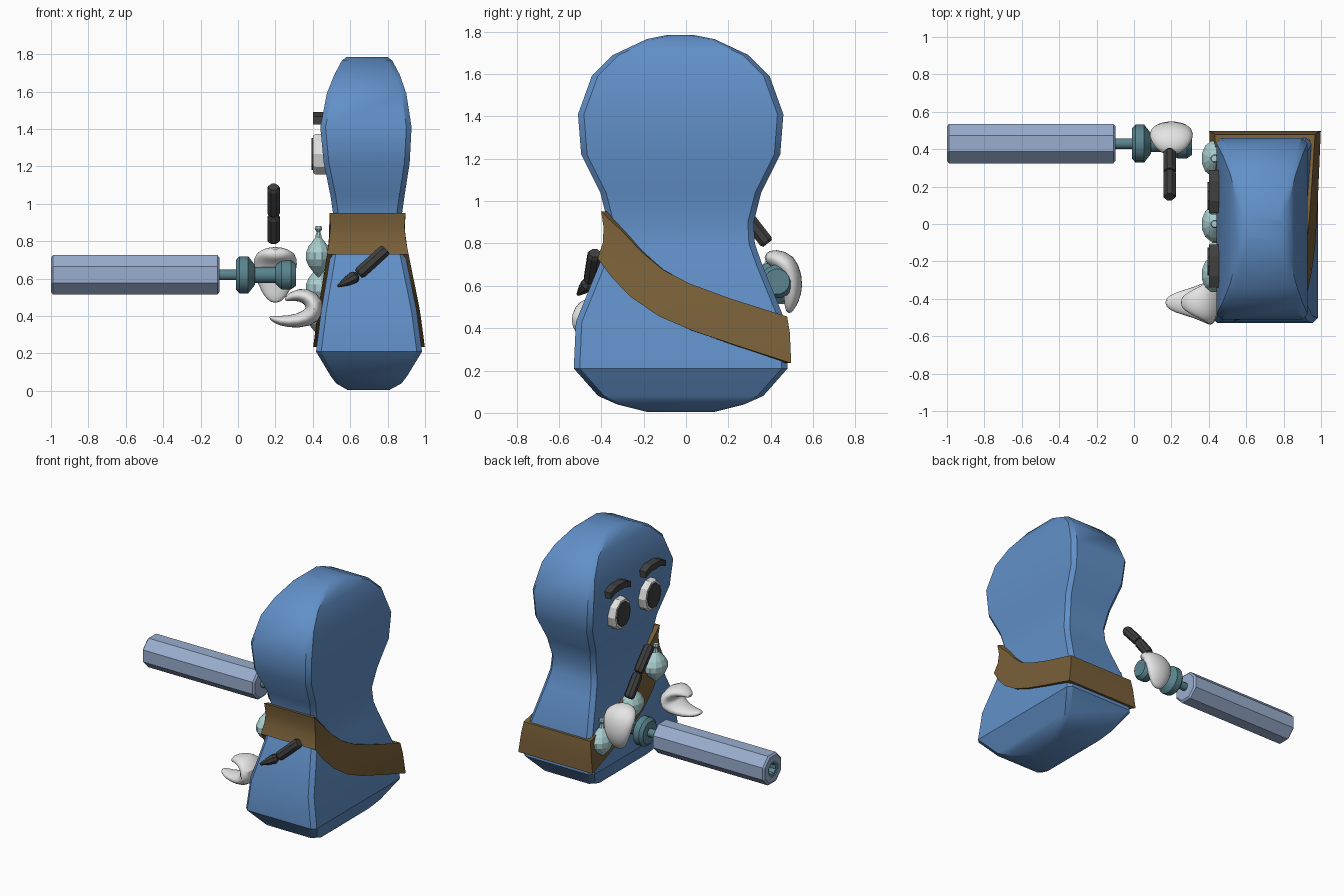
import bpy, bmesh, math
from mathutils import Vector

cube = bpy.data.objects.get("Cube")
if cube:
    bpy.data.objects.remove(cube)


def material(name, r, g, b):
    m = bpy.data.materials.new(name)
    m.use_nodes = True
    m.diffuse_color = (r, g, b, 1)
    m.node_tree.nodes["Principled BSDF"].inputs["Base Color"].default_value = (r, g, b, 1)
    return m


BLUE = material("body blue", .12, .28, .58)
STEEL = material("pale steel blue", .32, .42, .62)
TEAL = material("dark teal", .10, .23, .27)
MINT = material("pale mint", .40, .62, .63)
BROWN = material("belt brown", .19, .115, .04)
DARK = material("charcoal", .05, .05, .05)
WHITE = material("glove white", .78, .78, .78)


def loft(name, rings, mat, smooth=None, caps=True, closed=False):
    """Skin a row of equal-length rings of points."""
    bm = bmesh.new()
    rows = [[bm.verts.new(p) for p in ring] for ring in rings]
    pairs = list(zip(rows, rows[1:])) + ([(rows[-1], rows[0])] if closed else [])
    for a, b in pairs:
        n = len(a)
        for i in range(n):
            j = (i + 1) % n
            bm.faces.new((a[i], a[j], b[j], b[i]))
    if caps and not closed:
        bm.faces.new(rows[0][::-1])
        bm.faces.new(rows[-1])
    bmesh.ops.recalc_face_normals(bm, faces=bm.faces)
    mesh = bpy.data.meshes.new(name)
    bm.to_mesh(mesh)
    bm.free()
    ob = bpy.data.objects.new(name, mesh)
    bpy.context.collection.objects.link(ob)
    mesh.materials.append(mat)
    if smooth:
        bpy.ops.object.select_all(action='DESELECT')
        ob.select_set(True)
        bpy.context.view_layer.objects.active = ob
        bpy.ops.object.shade_smooth_by_angle(angle=math.radians(smooth))
    return ob


def lathe(name, start, end, profile, mat, sides=8, stretch=1, **kw):
    """Turn (fraction along axis, radius) pairs about the axis start-end."""
    a, b = Vector(start), Vector(end)
    d = (b - a).normalized()
    side = d.cross(Vector((0, 1, 0))).normalized()
    other = d.cross(side)
    rings = []
    for f, r in profile:
        ring = []
        for i in range(sides):
            t = 2 * math.pi * (i + .5) / sides
            ring.append(a.lerp(b, f) + side * r * stretch * math.cos(t) + other * r * math.sin(t))
        rings.append(ring)
    return loft(name, rings, mat, **kw)


def glove(name, path, radii, width, wide_axis, sides=12):
    """Curled mitten: flattened tube swept along a path."""
    pts = [Vector(p) for p in path]
    wide = Vector(wide_axis)
    rings = []
    for i, (p, r) in enumerate(zip(pts, radii)):
        d = (pts[min(i + 1, len(pts) - 1)] - pts[max(i - 1, 0)]).normalized()
        n = d.cross(wide)
        rings.append([p + n * r * math.cos(t) + wide * r * width * math.sin(t)
                      for t in (2 * math.pi * k / sides for k in range(sides))])
    ob = loft(name, rings, WHITE, smooth=60)
    sub = ob.modifiers.new("round", 'SUBSURF')
    sub.levels = sub.render_levels = 1
    return ob


# Body: stacked chamfered rectangles (height, half depth, low x, high x)
YC = -.025
SLICES = [(.005, .16, .585, .81), (.04, .30, .525, .875), (.08, .39, .495, .905),
          (.21, .505, .417, .984), (.43, .495, .445, .955), (.70, .385, .49, .90),
          (.80, .35, .505, .88), (.90, .345, .515, .87), (1.04, .38, .495, .89),
          (1.22, .47, .458, .918), (1.41, .485, .44, .928), (1.59, .42, .475, .90),
          (1.69, .32, .515, .865), (1.765, .16, .555, .825), (1.785, .06, .58, .80)]


def section(z):
    for a, b in zip(SLICES, SLICES[1:]):
        if a[0] <= z <= b[0]:
            f = (z - a[0]) / (b[0] - a[0])
            return [p + (q - p) * f for p, q in zip(a, b)][1:]


def body_ring(z, h, x0, x1, c=.028):
    y0, y1 = YC - h, YC + h
    return [(x0 + c, y0, z), (x1 - c, y0, z), (x1, y0 + c, z), (x1, y1 - c, z),
            (x1 - c, y1, z), (x0 + c, y1, z), (x0, y1 - c, z), (x0, y0 + c, z)]


loft("body", [body_ring(*s) for s in SLICES], BLUE, smooth=32)

# Slanted belt wrapped around the body
BELT = [(-1, .84), (-.75, .745), (-.5, .655), (-.2, .565), (.1, .50), (.5, .43), (1, .345)]


def belt_point(side, t, z, off):
    h, x0, x1 = section(z)
    x = x1 + off if side > 0 else x0 - off
    return (x, YC + t * (h + off), z)


def belt_column(side, t, mid):
    zs = [mid - .11 + .22 * k / 3 for k in range(4)]
    return ([belt_point(side, t, z, .018) for z in zs]
            + [belt_point(side, t, z, -.01) for z in reversed(zs)])


columns = [belt_column(1, t, z) for t, z in BELT] + [belt_column(-1, t, z) for t, z in BELT[::-1]]
loft("belt", columns, BROWN, smooth=30, closed=True)

# Round canisters hung along the belt
BALL = [(f, max(.012, math.sin(math.pi * f))) for f in (0, .12, .27, .42, .58, .73, .88, 1)]
for label, y, z in (("front", -.27, .72), ("middle", 0, .55), ("rear", .35, .41)):
    lathe(label + "_canister", (.43, y, z - .115), (.43, y, z + .115),
          [(f, r * .1) for f, r in BALL], MINT, sides=12, stretch=.72)
    lathe(label + "_canister_cap", (.43, y, z + .1), (.43, y, z + .16),
          [(0, .02), (.5, .011), (.75, .022), (1, .018)], MINT)

# Face: eyes and arched brows
for label, s in (("right", -1), ("left", 1)):
    ye = YC + s * .175
    lathe(label + "_eye", (.48, ye, 1.265), (.40, ye, 1.265),
          [(0, .10), (.8, .10), (1, .09)], WHITE, sides=10, stretch=1.15)
    lathe(label + "_pupil", (.40, ye, 1.265), (.393, ye, 1.265),
          [(0, .075), (1, .075)], DARK, sides=10, stretch=1.2)
    yb = YC + s * .2
    rings = []
    for t in (-1, -.45, .45, 1):
        z = 1.475 - .03 * t * t
        y = yb + t * .115
        rings.append([(.40, y, z - .022), (.40, y, z + .022), (.47, y, z + .022), (.47, y, z - .022)])
    loft(label + "_brow", rings, DARK)

# Long launcher tube with a hollow muzzle
GY, GZ = .43, .62


def along_x(name, x0, x1, profile, mat, **kw):
    return lathe(name, (x0, GY, GZ), (x1, GY, GZ), profile, mat, **kw)


along_x("launcher_tube", -1, -.1,
        [(.08, .06), (0, .06), (0, .10), (.012, .114), (.988, .114), (1, .10)], STEEL)
along_x("muzzle_lining", -.995, -.94, [(1, .03), (0, .04), (0, .068), (1, .068)], TEAL)
along_x("launcher_neck", -.1, .0, [(0, .03), (1, .03)], TEAL, smooth=50)
along_x("launcher_collar", -.012, .09,
        [(0, .08), (.2, .102), (.65, .102), (1, .055)], TEAL, sides=14, smooth=30)
along_x("launcher_grip", .08, .22, [(0, .045), (1, .045)], TEAL, sides=10, smooth=40)
along_x("launcher_pommel", .2, .31,
        [(0, .05), (.3, .08), (.75, .08), (1, .06)], TEAL, sides=14, smooth=30)

# Gloves: one curled around the grip, one open
glove("grip_glove", [(.2, .37, .735), (.2, .41, .735), (.2, .47, .71), (.2, .50, .64),
                     (.2, .505, .56), (.2, .49, .50), (.2, .485, .47)],
      (.02, .045, .06, .055, .045, .028, .01), 2.1, (1, 0, 0))
glove("open_glove", [(.25, -.42, .485), (.29, -.42, .51), (.36, -.42, .515), (.415, -.42, .47),
                     (.405, -.42, .40), (.32, -.42, .37), (.22, -.42, .372), (.165, -.42, .395)],
      (.012, .028, .045, .06, .06, .04, .028, .01), 2.1, (0, 1, 0))

# Arms: two slim segments on each side
ROD = [(0, .028), (.08, .036), (.92, .036), (1, .028)]
lathe("left_forearm", (.19, .385, .80), (.19, .28, .935), ROD, DARK)
lathe("left_upper_arm", (.19, .275, .945), (.19, .145, 1.09), ROD, DARK)
lathe("right_upper_arm", (.79, -.43, .755), (.645, -.45, .625), ROD, DARK)
lathe("right_forearm", (.635, -.455, .615), (.535, -.51, .56),
      [(0, .022), (.15, .034), (.5, .027), (1, .008)], DARK)
